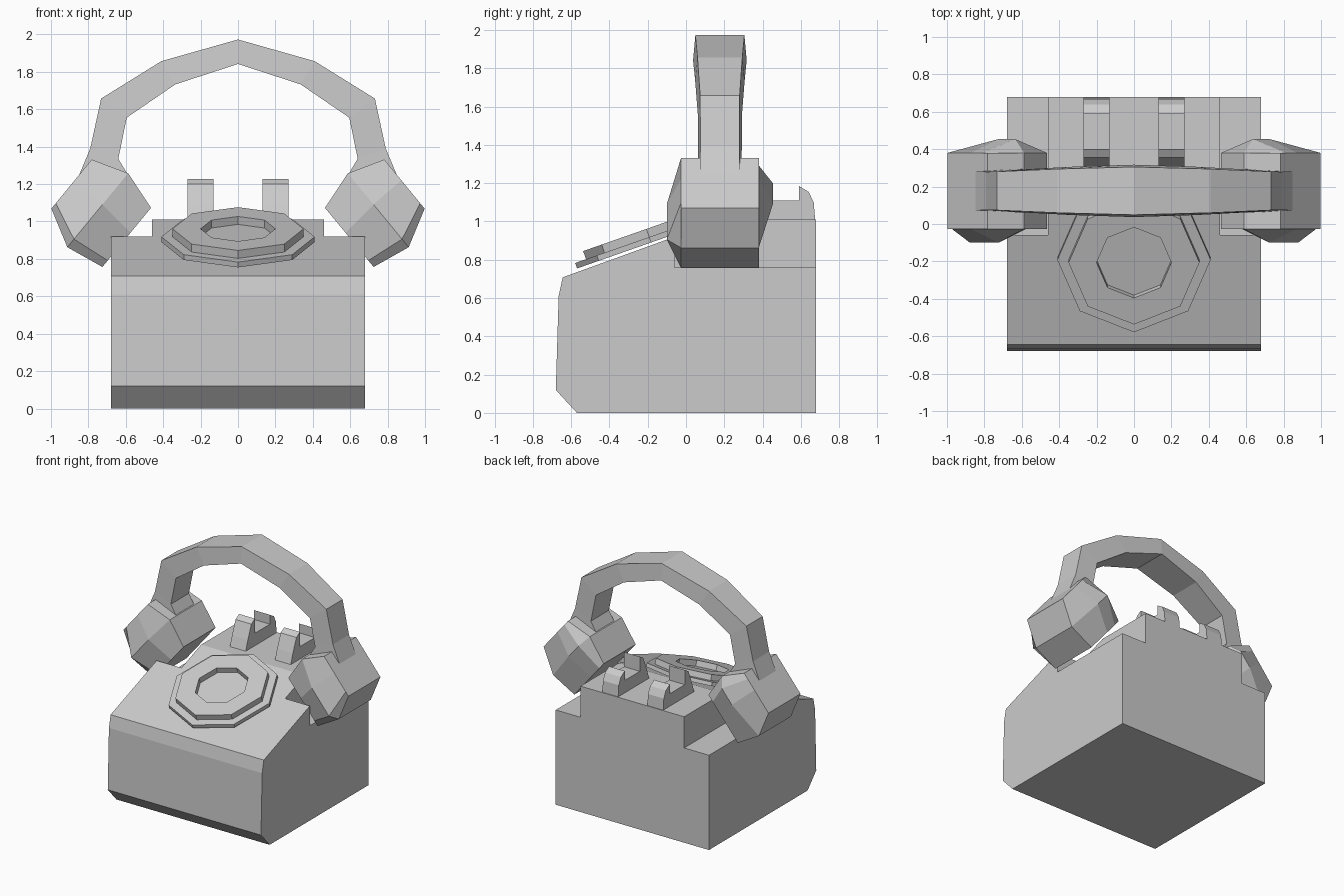
import bpy, bmesh
from math import radians, sin, cos, pi
from mathutils import Matrix, Vector

if "Cube" in bpy.data.objects:
    bpy.data.objects.remove(bpy.data.objects["Cube"])


def loft(name, parts, cyclic=False, matrix=None):
    """Skin each part (a list of equal-length loops); cap the ends unless cyclic."""
    bm = bmesh.new()
    for loops in parts:
        rows = [[bm.verts.new(p) for p in loop] for loop in loops]
        n = len(rows[0])
        pairs = list(zip(rows, rows[1:])) + ([(rows[-1], rows[0])] if cyclic else [])
        for a, b in pairs:
            for i in range(n):
                j = (i + 1) % n
                bm.faces.new((a[i], a[j], b[j], b[i]))
        if not cyclic:
            bm.faces.new(rows[0][::-1])
            bm.faces.new(rows[-1])
    bmesh.ops.recalc_face_normals(bm, faces=bm.faces)
    if matrix:
        bm.transform(matrix)
    me = bpy.data.meshes.new(name)
    bm.to_mesh(me)
    bm.free()
    ob = bpy.data.objects.new(name, me)
    bpy.context.collection.objects.link(ob)
    return ob


def prism(profile, x0, x1):
    """Loops for a side profile (y, z) extruded along x."""
    return [[(x, y, z) for y, z in profile] for x in (x0, x1)]


def octagon(r, z):
    return [(r * cos(k * pi / 4), r * sin(k * pi / 4), z) for k in range(8)]


# Body with a sloped face and two rear corner notches
body = loft("body", [prism([(-.57, 0), (.68, 0), (.68, 1.01), (.19, 1.01),
                            (-.644, .708), (-.665, .61), (-.68, .12)], -.68, .68)])
notch = [(-.06, .76), (.9, .76), (.9, 1.2), (-.06, 1.2)]
cutter = loft("notch_cutter", [prism(notch, s * .46, s * .9) for s in (-1, 1)])
cutter.hide_render = True
cutter.display_type = 'WIRE'
mod = body.modifiers.new("notches", 'BOOLEAN')
mod.operation = 'DIFFERENCE'
mod.solver = 'EXACT'
mod.object = cutter

# Dial: plate and raised ring, tilted to match the slope
tilt = Matrix.Translation((0, -.182, .89)) @ Matrix.Rotation(radians(19.3), 4, 'X')
loft("dial_plate", [[octagon(.41, 0), octagon(.41, .03)]], matrix=tilt)
loft("dial_ring", [[octagon(.35, .03), octagon(.35, .075),
                    octagon(.2, .075), octagon(.2, .03)]], cyclic=True, matrix=tilt)

# Cradle prongs
prong = [(.28, 1.0), (.31, 1.09), (.355, 1.2), (.40, 1.227), (.40, 1.11),
         (.59, 1.11), (.59, 1.185), (.64, 1.155), (.667, 1.10), (.675, 1.0)]
for side, s in (("left", -1), ("right", 1)):
    loft("cradle_prong_" + side, [prism(prong, s * .13, s * .27)])

# Handset ends: three loops along a slanted axis, bulging in the middle
YC = .177
rings = [(-.89, 1.20, .17, .203), (-.75, 1.06, .256, .277), (-.595, .915, .205, .203)]


def ear_loop(s, cx, cz, half, wide):
    f, w = half / .256, .203
    outline = [(-w, -half), (w, -half), (wide, .04 * f), (wide, .18 * f),
               (w, half), (-w, half), (-wide, .04 * f), (-wide, -.20 * f)]
    return [(s * (cx + .635 * t), YC + y, cz + .772 * t) for y, t in outline]


for side, s in (("left", 1), ("right", -1)):
    loft("handset_cup_" + side, [[ear_loop(s, *r) for r in rings]])

# Handset handle: outer and inner arch points with half widths, mirrored
arch = [((-.855, 1.235), (-.58, 1.235), .105), ((-.79, 1.39), (-.64, 1.335), .102),
        ((-.732, 1.657), (-.595, 1.555), .103), ((-.41, 1.857), (-.335, 1.733), .117),
        ((0, 1.973), (0, 1.842), .128)]
arch += [((-o[0], o[1]), (-i[0], i[1]), w) for o, i, w in arch[-2::-1]]
loft("handset_handle", [[[(o[0], YC - w, o[1]), (o[0], YC + w, o[1]),
                          (i[0], YC + w + .012, i[1]), (i[0], YC - w - .012, i[1])]
                         for o, i, w in arch]])
